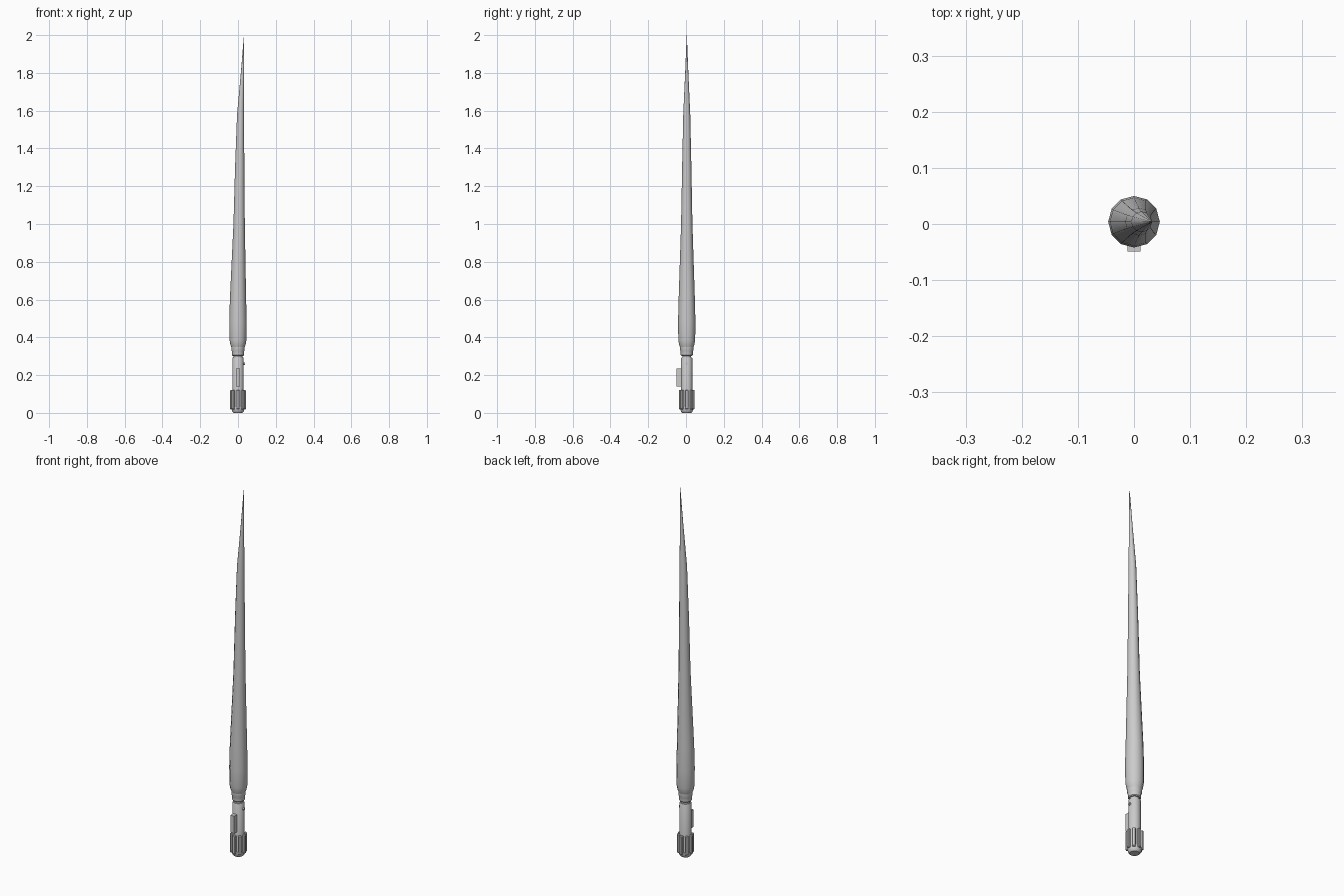
import bpy, bmesh, math
from mathutils import Vector, Matrix

if "Cube" in bpy.data.objects:
    bpy.data.objects.remove(bpy.data.objects["Cube"])

CY = 0.004  # centre line of the hilt in y


def finish(bm, name, smooth=True):
    bmesh.ops.recalc_face_normals(bm, faces=bm.faces)
    mesh = bpy.data.meshes.new(name)
    bm.to_mesh(mesh)
    bm.free()
    ob = bpy.data.objects.new(name, mesh)
    bpy.context.collection.objects.link(ob)
    if smooth:
        bpy.ops.object.select_all(action='DESELECT')
        ob.select_set(True)
        bpy.context.view_layer.objects.active = ob
        bpy.ops.object.shade_smooth_by_angle(angle=math.radians(35))
    return ob


def loft(name, rings, sides):
    """Skin round rings given as (z, radius, centre x)."""
    bm = bmesh.new()
    loops = []
    for z, r, cx in rings:
        loops.append([bm.verts.new((cx + r * math.cos(2 * math.pi * i / sides),
                                    CY + r * math.sin(2 * math.pi * i / sides), z))
                      for i in range(sides)])
    for a, b in zip(loops, loops[1:]):
        for i in range(sides):
            j = (i + 1) % sides
            bm.faces.new((a[i], a[j], b[j], b[i]))
    bm.faces.new(loops[0])
    bm.faces.new(loops[-1])
    return finish(bm, name)


def add_box(bm, centre, size, turn=0.0):
    m = (Matrix.Translation((0, CY, 0)) @ Matrix.Rotation(turn, 4, 'Z')
         @ Matrix.Translation(centre) @ Matrix.Diagonal((*size, 1)))
    bmesh.ops.create_cube(bm, size=1, matrix=m)


# Long tapering blade, leaning to a point on its right edge
loft("blade", [(0.345, 0.034, 0), (0.36, 0.040, 0), (0.385, 0.0445, 0),
               (0.48, 0.046, 0), (0.60, 0.043, 0), (1.00, 0.030, 0.006),
               (1.30, 0.0245, 0.009), (1.58, 0.0185, 0.0135),
               (1.80, 0.0085, 0.0235), (2.00, 0.0005, 0.032)], 12)

# Hilt: pommel, body, neck and emitter collar
loft("pommel", [(0, 0.024, 0), (0.006, 0.030, 0), (0.02, 0.034, 0), (0.03, 0.034, 0)], 24)
loft("hilt_body", [(0.02, 0.030, 0), (0.288, 0.030, 0), (0.292, 0.028, 0)], 24)
loft("neck", [(0.285, 0.023, 0), (0.31, 0.023, 0)], 24)
loft("collar", [(0.302, 0.028, 0), (0.306, 0.032, 0), (0.325, 0.032, 0),
                (0.332, 0.035, 0), (0.352, 0.035, 0), (0.356, 0.030, 0)], 24)

# Grip ribs around the base
bm = bmesh.new()
for k in range(8):
    add_box(bm, (0.035, 0, 0.07), (0.014, 0.017, 0.102), k * math.pi / 4)
ribs = finish(bm, "grip_ribs", False)
bev = ribs.modifiers.new("bevel", 'BEVEL')
bev.width = 0.003
bev.segments = 1

# Control box on the front
bm = bmesh.new()
add_box(bm, (0, -0.039, 0.187), (0.023, 0.028, 0.095))
finish(bm, "control_box", False)

# Small button on the right side
bm = bmesh.new()
bmesh.ops.create_cone(bm, cap_ends=True, segments=12, radius1=0.008, radius2=0.007, depth=0.012,
                      matrix=Matrix.Translation((0.030, CY, 0.26)) @ Matrix.Rotation(math.pi / 2, 4, 'Y'))
finish(bm, "button")
